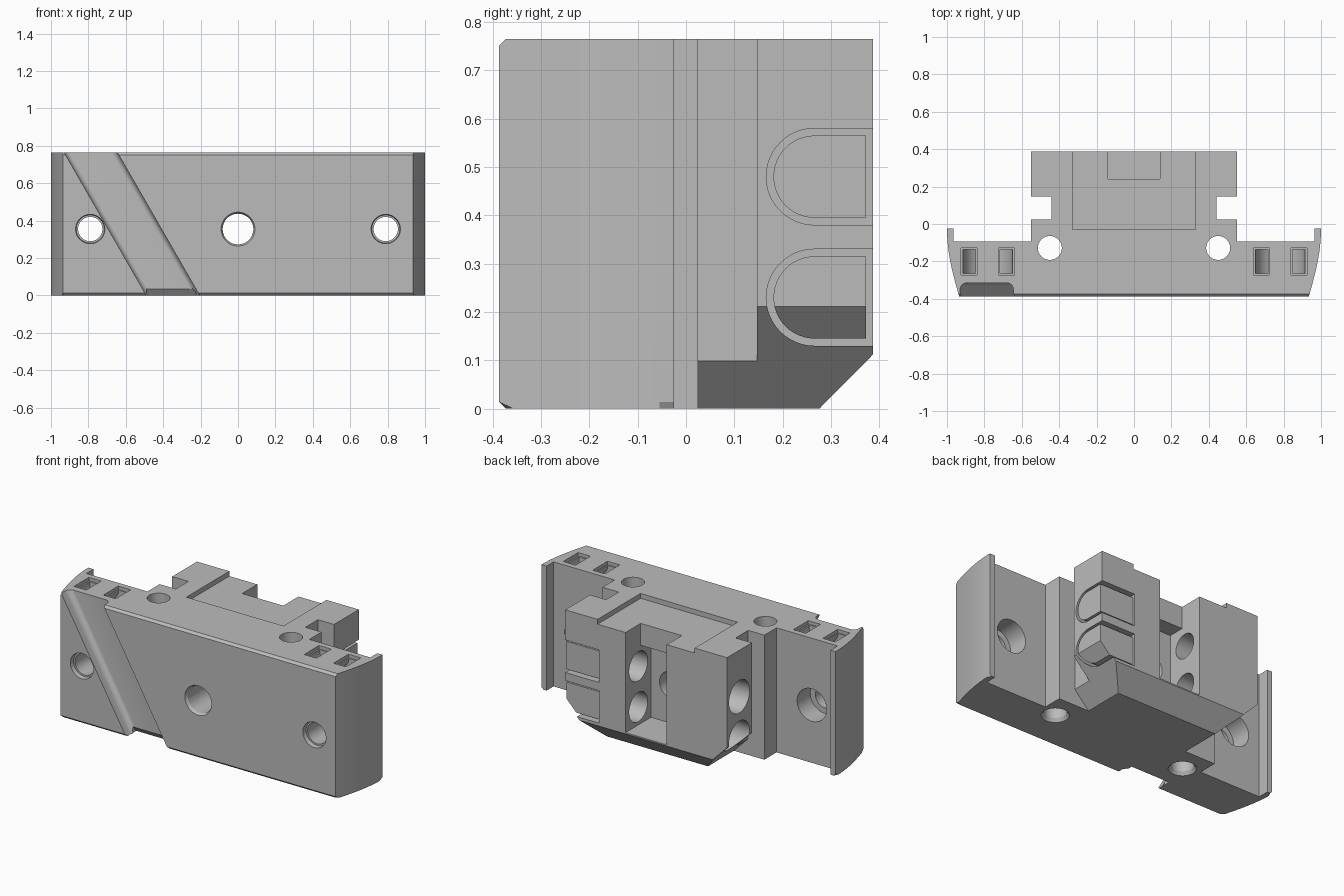
import bpy, bmesh, math
from mathutils import Vector

cube = bpy.data.objects.get("Cube")
if cube:
    bpy.data.objects.remove(cube, do_unlink=True)

grey = bpy.data.materials.new("plain_grey")
grey.use_nodes = True
grey.diffuse_color = (0.5, 0.5, 0.5, 1)
grey.node_tree.nodes["Principled BSDF"].inputs["Base Color"].default_value = (0.5, 0.5, 0.5, 1)
H = 0.765


def finish(bm, name):
    bmesh.ops.recalc_face_normals(bm, faces=bm.faces)
    mesh = bpy.data.meshes.new(name)
    bm.to_mesh(mesh)
    bm.free()
    mesh.materials.append(grey)
    obj = bpy.data.objects.new(name, mesh)
    bpy.context.collection.objects.link(obj)
    return obj


def prism_mesh(points, offset):
    bm = bmesh.new()
    low = [bm.verts.new(p) for p in points]
    high = [bm.verts.new(Vector(p) + Vector(offset)) for p in points]
    bm.faces.new(low)
    bm.faces.new(high)
    for i in range(len(low)):
        j = (i + 1) % len(low)
        bm.faces.new((low[i], low[j], high[j], high[i]))
    return bm


def prism(name, points, offset):
    return finish(prism_mesh(points, offset), name)


def box(name, x0, x1, y0, y1, z0, z1):
    return prism(name, [(x0, y0, z0), (x1, y0, z0), (x1, y1, z0), (x0, y1, z0)], (0, 0, z1 - z0))


def cylinder(name, start, end, r1, r2=None, sides=48):
    a, b = Vector(start), Vector(end)
    bm = bmesh.new()
    bmesh.ops.create_cone(bm, cap_ends=True, segments=sides, radius1=r1,
                          radius2=r1 if r2 is None else r2, depth=(b - a).length)
    turn = (b - a).to_track_quat('Z', 'Y').to_matrix()
    bmesh.ops.rotate(bm, verts=bm.verts, matrix=turn)
    bmesh.ops.translate(bm, verts=bm.verts, vec=(a + b) / 2)
    return finish(bm, name)


def combine(tool, operation='DIFFERENCE'):
    mod = body.modifiers.new("combine", 'BOOLEAN')
    mod.operation = operation
    mod.solver = 'EXACT'
    mod.object = tool
    bpy.context.view_layer.objects.active = body
    bpy.ops.object.modifier_apply(modifier=mod.name)
    bpy.data.objects.remove(tool, do_unlink=True)


# Body outline: bowed front plate with end lips, neck and rear block
half = [(0.935, -0.387)]
for i in range(1, 13):
    t = math.radians(90 * i / 12)
    half.append((0.935 + 0.065 * math.sin(t), -0.025 - 0.362 * (1 - i / 12)))
half += [(0.965, -0.025), (0.965, -0.093), (0.55, -0.093), (0.55, 0.025), (0.44, 0.025),
         (0.44, 0.147), (0.55, 0.147), (0.55, 0.387)]
outline = half + [(-x, y) for x, y in reversed(half)]
bm = prism_mesh([(x, y, 0) for x, y in outline], (0, 0, H))
rim = []
for e in bm.edges:
    a, b = e.verts[0].co, e.verts[1].co
    m = (a + b) / 2
    outer = m.y < -0.1 or (abs(m.x) > 0.98 and m.y < -0.03)
    if abs(a.z - b.z) < 0.01 and outer and (m.z < 0.01 or m.y < -0.38):
        rim.append(e)
bmesh.ops.bevel(bm, geom=rim, offset=0.014, segments=1, affect='EDGES')
body = finish(bm, "mounting_block")

# Diagonal front channel with rounded inner corners
slant = Vector((0.44, 0, -H))
r, floor_y = 0.035, -0.315
left, right = -0.93, -0.645
path = [(left, -0.45)]
for i in range(7):
    t = math.radians(15 * i)
    path.append((left + r - r * math.cos(t), floor_y - r + r * math.sin(t)))
for i in range(7):
    t = math.radians(15 * i)
    path.append((right - r + r * math.sin(t), floor_y - r + r * math.cos(t)))
path.append((right, -0.45))
combine(prism("channel_cut", [(x - 0.044, y, H * 1.1) for x, y in path], slant * 1.2))
combine(prism("channel_end_cut", [(-0.49, -0.32, 0.04), (-0.49, -0.28, -0.01), (-0.49, -0.33, -0.01)],
              (0.265, 0, 0)))

# Shallow top recess and rear cavity
combine(box("top_recess_cut", -0.33, 0.33, -0.03, 0.5, H - 0.03, 1))
combine(box("rear_notch_cut", -0.14, 0.14, 0.24, 0.5, 0.12, 1))
combine(box("rear_cavity_cut", -0.14, 0.14, 0.14, 0.5, 0.12, 0.6))

# Front bolt holes: centre bore and two counterbored side holes
Z = 0.355
combine(cylinder("centre_bore_cut", (0, -0.5, Z), (0, 0.2, Z), 0.082))
combine(cylinder("centre_rim_cut", (0, -0.40, Z), (0, -0.37, Z), 0.097, 0.082))
for s in (-1, 1):
    x = 0.79 * s
    combine(cylinder("side_bore_cut", (x, -0.5, Z), (x, 0, Z), 0.065))
    combine(cylinder("side_rim_cut", (x, -0.40, Z), (x, -0.36, Z), 0.08, 0.075))
    combine(cylinder("side_counterbore_cut", (x, -0.22, Z), (x, 0, Z), 0.1))
    # Vertical pin holes
    x = 0.45 * s
    combine(cylinder("pin_hole_cut", (x, -0.128, -0.1), (x, -0.128, 1), 0.064))
    combine(cylinder("pin_rim_cut", (x, -0.128, -0.01), (x, -0.128, 0.02), 0.084, 0.064))

# Curved strap loops: paired top pockets joined by an arched tunnel
for s in (-1, 1):
    cx = 0.782 * s
    arc = [math.radians(180 + 180 * i / 20) for i in range(21)]
    ring = [(0.133, t) for t in arc] + [(0.066, t) for t in reversed(arc)]
    pts = [(cx + q * math.cos(t), -0.265, H - 0.02 + q * math.sin(t)) for q, t in ring]
    combine(prism("strap_loop_cut", pts, (0, 0.13, 0)))
    for k in (-1, 1):
        px = cx + 0.1 * k
        combine(box("strap_mouth_cut", px - 0.042, px + 0.042, -0.272, -0.128, H - 0.021, 1))


# Rear clamps: round-ended plugs on one side, cross bores on the other
def d_shape(x, z, radius, back):
    pts = [(x, back, z + radius)]
    for i in range(25):
        t = math.radians(90 + 180 * i / 24)
        pts.append((x, 0.266 + radius * math.cos(t), z + radius * math.sin(t)))
    return pts + [(x, back, z - radius)]


for z in (0.23, 0.48):
    combine(prism("clamp_slot_cut", d_shape(0.32, z, 0.1, 0.5), (0.4, 0, 0)))
    combine(prism("clamp_plug", d_shape(0.3, z, 0.085, 0.372), (0.25, 0, 0)), 'UNION')
    combine(cylinder("cross_counterbore_cut", (-0.7, 0.268, z), (-0.32, 0.268, z), 0.1))
    combine(cylinder("cross_bore_cut", (-0.4, 0.262, z), (0, 0.262, z), 0.075))
    combine(cylinder("far_bore_cut", (0, 0.262, z), (0.26, 0.262, z), 0.09))

# Sloped undersides of the rear block
for s in (-1, 1):
    tri = [(0.245 * s, 0.025, -0.1), (0.745 * s, 0.025, 0.41), (0.745 * s, 0.025, -0.1)]
    combine(prism("side_slope_cut", tri, (0, 0.6, 0)))
combine(prism("back_slope_cut", [(-0.8, 0.177, -0.1), (-0.8, 0.477, 0.203), (-0.8, 0.477, -0.1)],
              (1.6, 0, 0)))

bpy.ops.object.select_all(action='DESELECT')
body.select_set(True)
bpy.context.view_layer.objects.active = body
bpy.ops.object.shade_smooth_by_angle(angle=math.radians(25))
